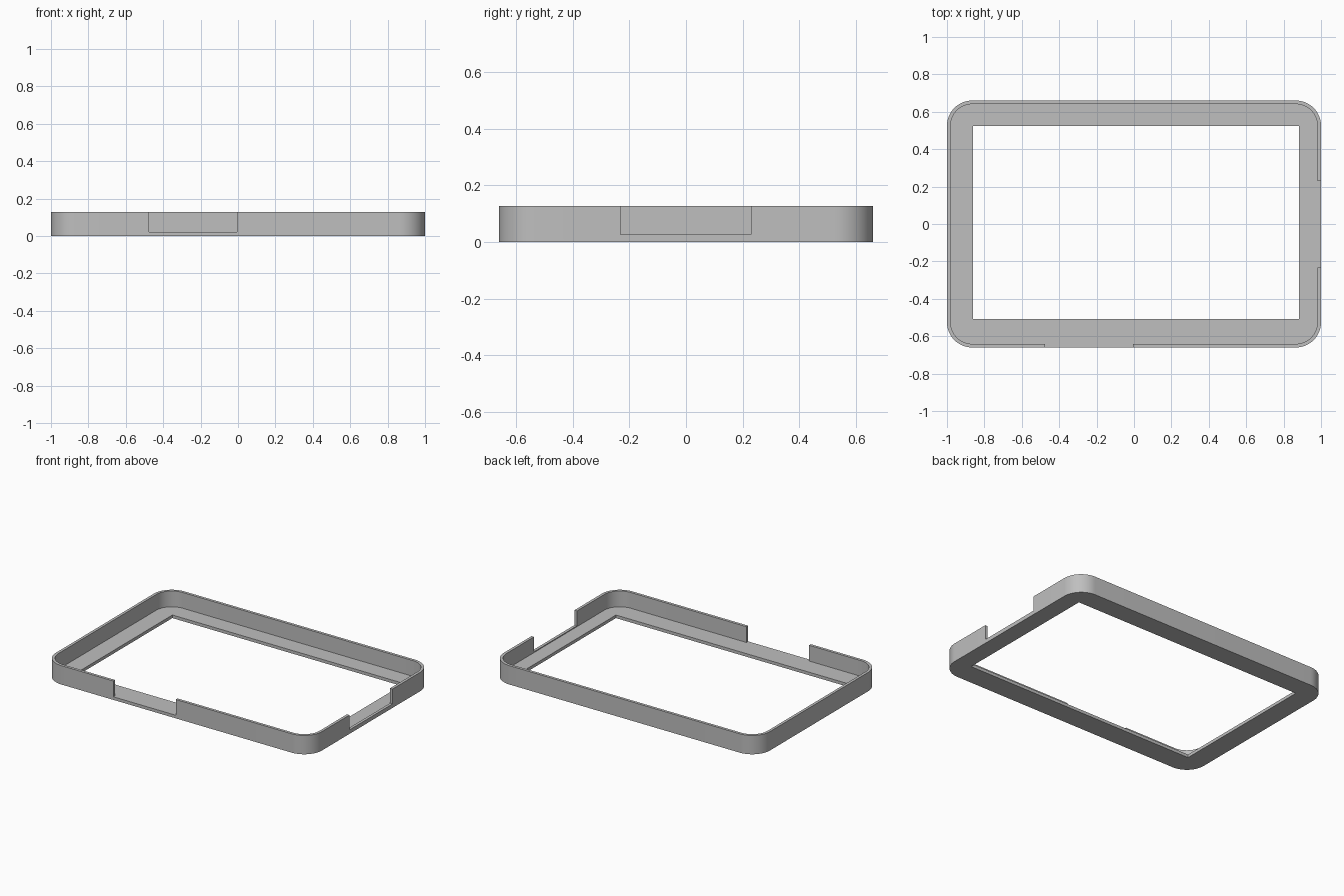
import bpy, bmesh, math

cube = bpy.data.objects.get("Cube")
if cube:
    bpy.data.objects.remove(cube, do_unlink=True)

HALF_X, HALF_Y, HEIGHT = 1.0, 0.66, 0.128
WALL, FLOOR, RADIUS = 0.019, 0.021, 0.135

grey = bpy.data.materials.new("mid grey")
grey.use_nodes = True
colour = (0.52, 0.52, 0.52, 1)
grey.diffuse_color = colour
grey.node_tree.nodes["Principled BSDF"].inputs["Base Color"].default_value = colour


def rounded_outline(hx, hy, r, steps=16):
    """Counter-clockwise rounded rectangle."""
    pts = []
    for i, (sx, sy) in enumerate([(1, 1), (-1, 1), (-1, -1), (1, -1)]):
        for k in range(steps + 1):
            a = math.pi / 2 * (i + k / steps)
            pts.append((sx * (hx - r) + r * math.cos(a),
                        sy * (hy - r) + r * math.sin(a)))
    return pts


def box_outline(x0, x1, y0, y1):
    return [(x0, y0), (x1, y0), (x1, y1), (x0, y1)]


def prism(name, outline, z0, z1):
    """Upright solid with the given outline."""
    bm = bmesh.new()
    base = bm.faces.new([bm.verts.new((x, y, z0)) for x, y in outline])
    top = bmesh.ops.extrude_face_region(bm, geom=[base])["geom"]
    verts = [v for v in top if isinstance(v, bmesh.types.BMVert)]
    bmesh.ops.translate(bm, verts=verts, vec=(0, 0, z1 - z0))
    bmesh.ops.recalc_face_normals(bm, faces=bm.faces)
    mesh = bpy.data.meshes.new(name)
    bm.to_mesh(mesh)
    bm.free()
    mesh.materials.append(grey)
    obj = bpy.data.objects.new(name, mesh)
    bpy.context.collection.objects.link(obj)
    return obj


def cut(target, cutter):
    """Subtract the cutter, then discard it."""
    cutter.hide_render = True
    mod = target.modifiers.new("cut", 'BOOLEAN')
    mod.operation = 'DIFFERENCE'
    mod.solver = 'EXACT'
    mod.object = cutter
    bpy.ops.object.select_all(action='DESELECT')
    bpy.context.view_layer.objects.active = target
    target.select_set(True)
    bpy.ops.object.modifier_apply(modifier=mod.name)
    bpy.data.objects.remove(cutter, do_unlink=True)


# Rounded tray body
frame = prism("bezel_frame", rounded_outline(HALF_X, HALF_Y, RADIUS), 0, HEIGHT)

# Hollow inside the thin rim
cut(frame, prism("hollow", rounded_outline(HALF_X - WALL, HALF_Y - WALL, RADIUS - WALL),
                 FLOOR, 0.3))

# Slightly off-centre window through the floor
cut(frame, prism("window", box_outline(-0.86, 0.882, -0.508, 0.524), -0.1, 0.3))

# Connector notches in the front and left rims
cut(frame, prism("front_notch", box_outline(-0.475, -0.005, -0.8, -0.6), FLOOR, 0.3))
cut(frame, prism("left_notch", box_outline(0.94, 1.2, -0.232, 0.23), 0.027, 0.3))

bpy.ops.object.shade_smooth_by_angle(angle=math.radians(30))
